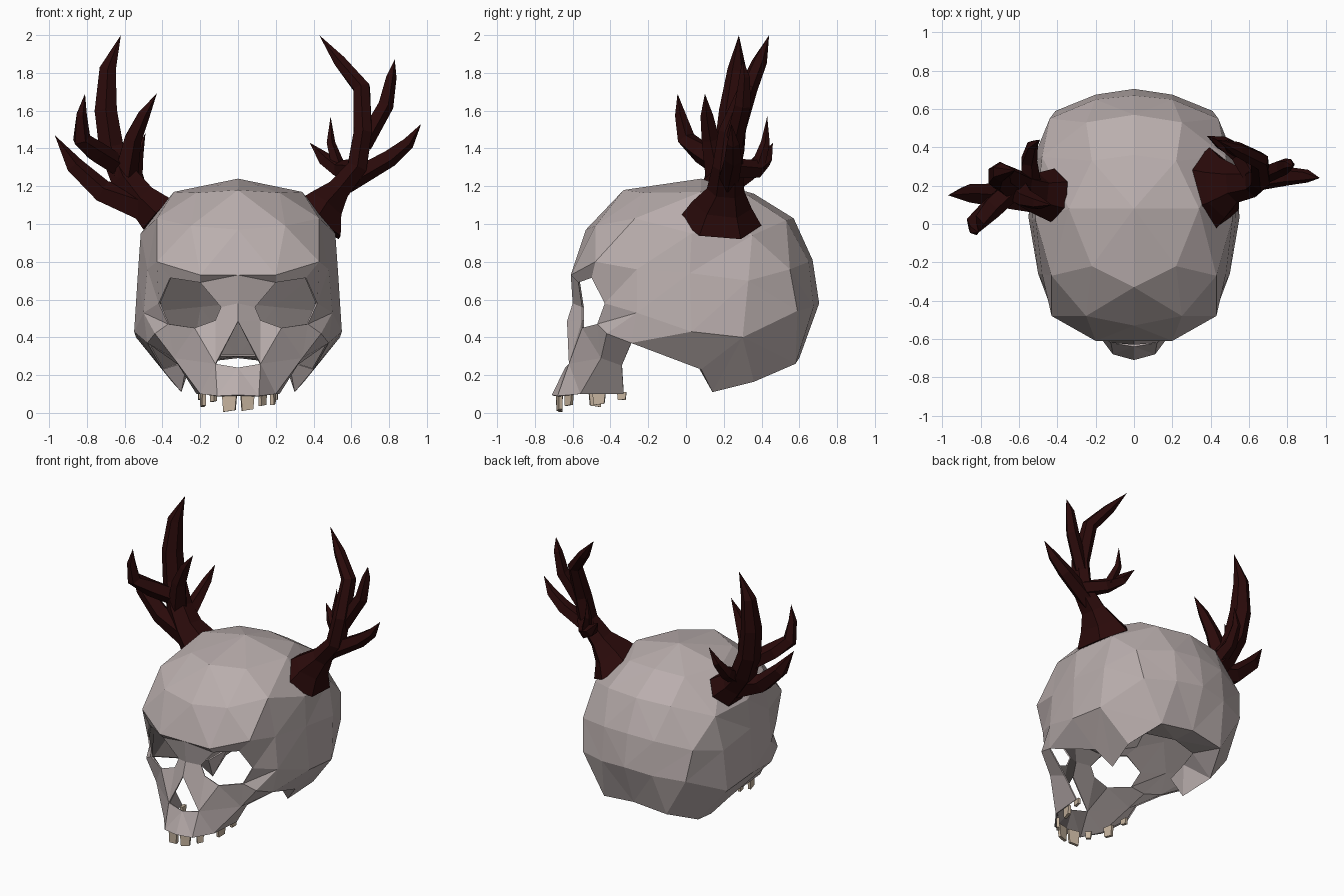
import bpy, bmesh, math
from mathutils import Vector

if "Cube" in bpy.data.objects:
    bpy.data.objects.remove(bpy.data.objects["Cube"])


def material(name, rgb):
    m = bpy.data.materials.new(name)
    m.diffuse_color = (*rgb, 1)
    m.use_nodes = True
    m.node_tree.nodes["Principled BSDF"].inputs["Base Color"].default_value = m.diffuse_color
    return m


BONE = material("bone", (0.49, 0.425, 0.42))
INNER = material("dark_bone_inside", (0.17, 0.148, 0.145))
HORN = material("dark_red_antler", (0.023, 0.003, 0.003))
IVORY = material("ivory_teeth", (0.56, 0.45, 0.34))


def finish(name, bm, *mats):
    me = bpy.data.meshes.new(name)
    bm.to_mesh(me)
    bm.free()
    for m in mats:
        me.materials.append(m)
    ob = bpy.data.objects.new(name, me)
    bpy.context.collection.objects.link(ob)
    return ob


def zip_rows(a, b):
    """Triangles between two rows of points, always taking the shorter diagonal."""
    i = j = 0
    tris = []
    while i < len(a) - 1 or j < len(b) - 1:
        step_a = j == len(b) - 1 or (i < len(a) - 1 and
                 (Vector(a[i + 1]) - Vector(b[j])).length < (Vector(a[i]) - Vector(b[j + 1])).length)
        if step_a:
            tris.append((a[i], a[i + 1], b[j]))
            i += 1
        else:
            tris.append((a[i], b[j + 1], b[j]))
            j += 1
    return tris


def half_shell(name, faces):
    """Shell of the +x half, mirrored across the middle, with a dark inner side."""
    bm = bmesh.new()
    verts = {p: bm.verts.new(p) for p in dict.fromkeys(p for f in faces for p in f)}
    for f in faces:
        bm.faces.new([verts[p] for p in f])
    bmesh.ops.recalc_face_normals(bm, faces=bm.faces)
    bm.faces.ensure_lookup_table()
    if bm.faces[0].normal.z < 0:
        bmesh.ops.reverse_faces(bm, faces=bm.faces)
    ob = finish(name, bm, BONE, INNER)
    ob.modifiers.new("mirror", 'MIRROR').merge_threshold = 0.002
    wall = ob.modifiers.new("wall", 'SOLIDIFY')
    wall.thickness, wall.offset = 0.01, -1
    wall.material_offset, wall.material_offset_rim = 1, 0


# Shared face points (right half)
P = dict(
    glabella=(0, -0.61, 0.73), brow=(0.2, -0.61, 0.73), brow_end=(0.43, -0.48, 0.80),
    bridge=(0, -0.60, 0.58), nose=(0, -0.63, 0.485), nostril=(0.12, -0.62, 0.26), spine=(0, -0.64, 0.24),
    o1=(0.09, -0.55, 0.56), o2=(0.2, -0.57, 0.69), o3=(0.36, -0.50, 0.715), o4=(0.42, -0.43, 0.58),
    o5=(0.37, -0.47, 0.47), o6=(0.23, -0.55, 0.45), o7=(0.12, -0.55, 0.49),
    temple=(0.48, -0.26, 0.76), side=(0.50, -0.26, 0.53), arch=(0.48, -0.29, 0.37),
    cheek=(0.44, -0.42, 0.42), cheek_low=(0.34, -0.45, 0.29), cheek_back=(0.31, -0.34, 0.25),
    jaw0=(0, -0.71, 0.095), jaw1=(0.11, -0.68, 0.09), jaw2=(0.2, -0.56, 0.1), jaw3=(0.22, -0.33, 0.1))

# Cranium rows, each from front middle round to back middle
crown = (0, 0.08, 1.24)
rows = [
    [(0, -0.33, 1.18), (0.22, -0.22, 1.165), (0.34, 0.08, 1.17), (0.22, 0.33, 1.15), (0, 0.36, 1.16)],
    [(0, -0.53, 0.97), (0.25, -0.48, 0.99), (0.43, -0.27, 1.03), (0.515, 0.03, 0.95),
     (0.48, 0.35, 0.94), (0.25, 0.53, 1.02), (0, 0.57, 1.03)],
    [P["glabella"], P["brow"], P["brow_end"], P["temple"], (0.53, 0.02, 0.74),
     (0.53, 0.33, 0.70), (0.44, 0.55, 0.76), (0.2, 0.65, 0.8), (0, 0.67, 0.81)]]
lower = [
    [P["side"], (0.55, 0.03, 0.43), (0.54, 0.3, 0.40), (0.41, 0.59, 0.54), (0.2, 0.675, 0.56), (0, 0.705, 0.58)],
    [P["arch"], (0.40, 0.08, 0.23), (0.30, 0.14, 0.11), (0.35, 0.36, 0.165), (0.25, 0.58, 0.26), (0, 0.6, 0.29)],
    [(0.27, 0.05, 0.27), (0.24, 0.22, 0.29), (0.2, 0.36, 0.30), (0, 0.42, 0.30)]]
faces = [(crown, a, b) for a, b in zip(rows[0], rows[0][1:])]
faces += zip_rows(rows[0], rows[1]) + zip_rows(rows[1], rows[2])
faces += zip_rows(rows[2][3:], lower[0]) + zip_rows(lower[0], lower[1]) + zip_rows(lower[1][1:], lower[2])

# Brow and eye socket rim
brow_faces = ["glabella brow o2", "glabella o2 o1 bridge", "brow brow_end o3 o2",
              "brow_end temple o4 o3", "temple side o4", "o4 side o5"]
# Cheek
cheek_faces = ["side arch cheek", "side cheek o5", "o5 cheek cheek_low", "o5 cheek_low o6",
               "arch cheek_back cheek_low cheek"]
# Nose and upper jaw
jaw_faces = ["bridge o1 o7 nose", "nose o7 nostril", "o7 o6 nostril", "o6 cheek_low nostril",
             "nostril cheek_low jaw2", "cheek_low cheek_back jaw3 jaw2", "nostril jaw2 jaw1",
             "nostril jaw1 spine", "spine jaw1 jaw0"]
faces += [tuple(P[n] for n in f.split()) for f in brow_faces + cheek_faces + jaw_faces]
half_shell("skull", faces)

# Teeth: thin tapered plates along the jaw (x, y, width, tip height, turn)
teeth = [(-0.045, -0.67, 0.08, 0.01, -12), (0.05, -0.67, 0.075, 0.015, 12), (0.13, -0.62, 0.05, 0.04, 50),
         (-0.13, -0.62, 0.04, 0.06, -50), (0.185, -0.46, 0.07, 0.045, 80), (-0.185, -0.48, 0.07, 0.035, -80),
         (0.2, -0.34, 0.05, 0.07, 85), (-0.2, -0.34, 0.05, 0.07, -85)]
bm = bmesh.new()
for x, y, w, tip, turn in teeth:
    c, s = math.cos(math.radians(turn)), math.sin(math.radians(turn))
    cube = bmesh.ops.create_cube(bm, size=1)["verts"]
    for v in cube:
        top = v.co.z > 0
        u = v.co.x * w * (1 if top else 0.8)
        d = v.co.y * 0.02
        v.co = (x + u * c - d * s, y + u * s + d * c, 0.11 if top else max(0, tip + 0.15 * u))
finish("teeth", bm, IVORY)


def branch(bm, path, sides=5):
    """Tapered tube through (x, y, z, radius[, depth radius]) nodes, ending in a point."""
    pts = [Vector(p[:3]) for p in path]
    phase = 0.5 if sides == 6 else 0
    rings = []
    for i, p in enumerate(path[:-1]):
        t = (pts[i + 1] - pts[max(i - 1, 0)]).normalized()
        u = Vector((0, 1, 0)).cross(t).normalized()
        v = t.cross(u)
        rings.append([bm.verts.new(pts[i] + u * p[3] * math.cos(a) + v * p[-1] * math.sin(a))
                      for a in (2 * math.pi * (k + phase) / sides for k in range(sides))])
    tip = bm.verts.new(pts[-1])
    bm.faces.new(rings[0][::-1])
    for k in range(sides):
        n = (k + 1) % sides
        for a, b in zip(rings, rings[1:]):
            bm.faces.new((a[k], a[n], b[n], b[k]))
        bm.faces.new((rings[-1][k], rings[-1][n], tip))


def antler(name, branches):
    bm = bmesh.new()
    for path in branches:
        branch(bm, path, 6 if len(path[0]) == 5 else 5)
    bmesh.ops.recalc_face_normals(bm, faces=bm.faces)
    finish(name, bm, HORN)


# Right antler: main beam, then tines
antler("right_antler", [
    [(0.405, 0.18, 1.01, 0.18, 0.22), (0.46, 0.19, 1.10, 0.115, 0.16), (0.53, 0.21, 1.18, 0.07, 0.1),
     (0.63, 0.22, 1.30, 0.06, 0.08), (0.66, 0.24, 1.48, 0.055, 0.07), (0.655, 0.33, 1.72, 0.05, 0.05),
     (0.54, 0.39, 1.86, 0.037, 0.04), (0.43, 0.44, 2.0, 0)],
    [(0.66, 0.25, 1.42, 0.05), (0.78, 0.3, 1.63, 0.045), (0.81, 0.31, 1.78, 0.03), (0.83, 0.30, 1.87, 0)],
    [(0.57, 0.22, 1.22, 0.06), (0.80, 0.25, 1.35, 0.05), (0.90, 0.25, 1.43, 0.035), (0.97, 0.24, 1.53, 0)],
    [(0.64, 0.23, 1.29, 0.06), (0.54, 0.37, 1.29, 0.05), (0.46, 0.42, 1.34, 0.04), (0.38, 0.46, 1.43, 0)],
    [(0.53, 0.38, 1.30, 0.04), (0.49, 0.42, 1.43, 0.025), (0.49, 0.43, 1.57, 0)]])

# Left antler: main beam, then tines
antler("left_antler", [
    [(-0.425, 0.15, 1.05, 0.125, 0.14), (-0.51, 0.16, 1.13, 0.095, 0.11), (-0.60, 0.19, 1.24, 0.085, 0.09),
     (-0.67, 0.23, 1.40, 0.075, 0.08), (-0.70, 0.25, 1.60, 0.068, 0.075), (-0.69, 0.27, 1.82, 0.05, 0.05),
     (-0.62, 0.28, 2.0, 0)],
    [(-0.64, 0.18, 1.31, 0.06), (-0.75, 0.08, 1.38, 0.06), (-0.83, 0.0, 1.45, 0.05),
     (-0.83, -0.03, 1.58, 0.03), (-0.81, -0.045, 1.69, 0)],
    [(-0.50, 0.14, 1.09, 0.09), (-0.72, 0.15, 1.17, 0.065), (-0.87, 0.16, 1.31, 0.05), (-0.97, 0.15, 1.47, 0)],
    [(-0.60, 0.17, 1.25, 0.07), (-0.56, 0.13, 1.45, 0.05), (-0.50, 0.11, 1.58, 0.035), (-0.43, 0.10, 1.69, 0)],
    [(-0.54, 0.19, 1.18, 0.06), (-0.55, 0.33, 1.27, 0.045), (-0.53, 0.41, 1.37, 0.03), (-0.49, 0.44, 1.48, 0)]])
